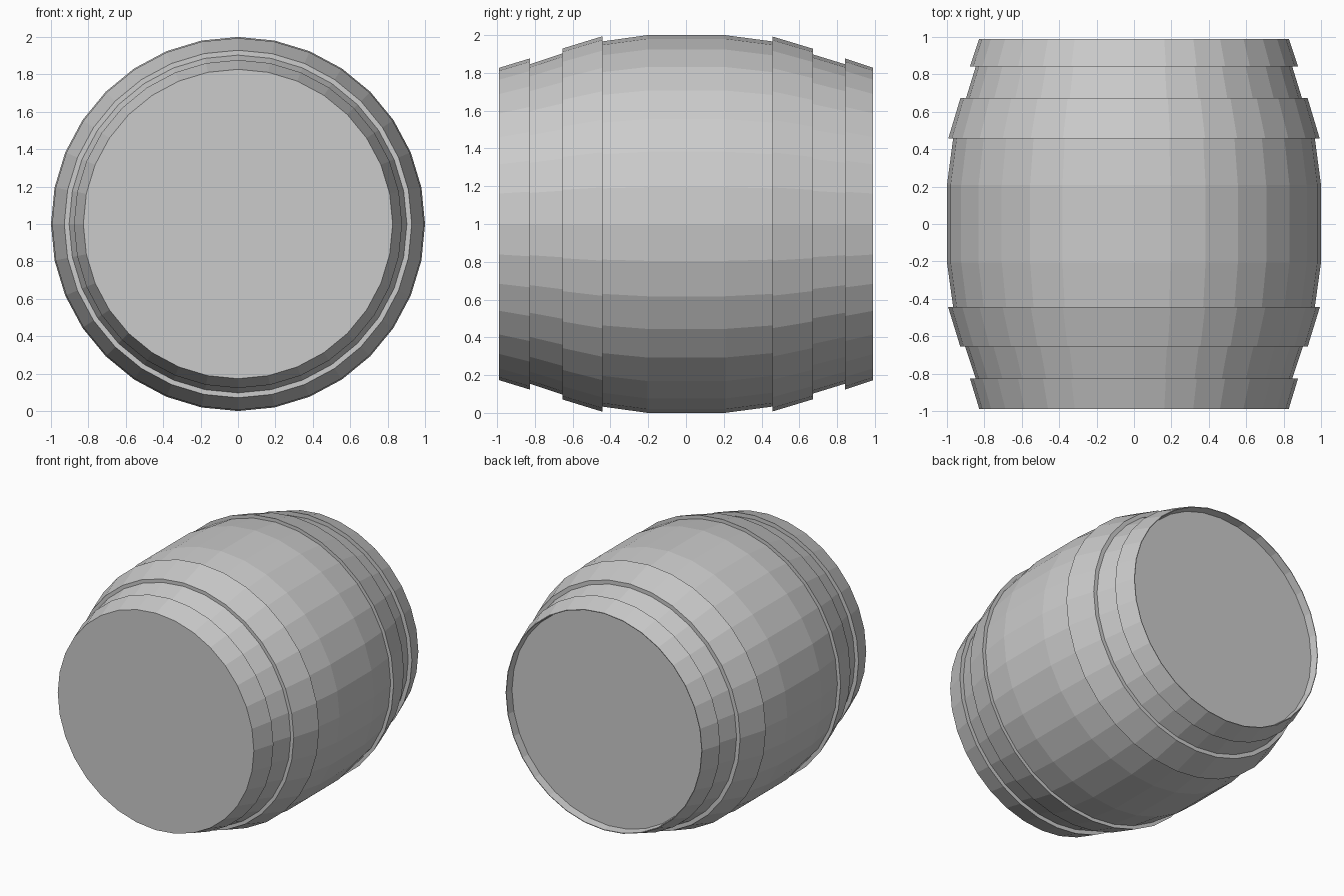
import bpy, bmesh, math

if "Cube" in bpy.data.objects:
    bpy.data.objects.remove(bpy.data.objects["Cube"])

SIDES = 32
CENTRE_Z = 1.0


def lathe(name, profile, closed=False, cap_first=False, cap_last=False):
    """Revolve (y, radius) points around the barrel's long axis."""
    bm = bmesh.new()
    rings = []
    for y, r in profile:
        ring = []
        for i in range(SIDES):
            a = 2 * math.pi * i / SIDES
            ring.append(bm.verts.new((r * math.cos(a), y, CENTRE_Z + r * math.sin(a))))
        rings.append(ring)
    pairs = list(zip(rings, rings[1:]))
    if closed:
        pairs.append((rings[-1], rings[0]))
    for a, b in pairs:
        for i in range(SIDES):
            j = (i + 1) % SIDES
            bm.faces.new((a[i], a[j], b[j], b[i]))
    if cap_first:
        bm.faces.new(rings[0])
    if cap_last:
        bm.faces.new(rings[-1])
    bmesh.ops.recalc_face_normals(bm, faces=bm.faces)
    mesh = bpy.data.meshes.new(name)
    bm.to_mesh(mesh)
    bm.free()
    obj = bpy.data.objects.new(name, mesh)
    bpy.context.collection.objects.link(obj)
    return obj


# Bulging wooden body, its back head set slightly inside the end hoop
lathe("barrel_body", [
    (-0.97, 0.80), (-0.826, 0.846), (-0.655, 0.903), (-0.443, 0.967),
    (-0.205, 1.0), (0.208, 1.0),
    (0.457, 0.967), (0.673, 0.898), (0.842, 0.846), (0.93, 0.818)],
    cap_first=True, cap_last=True)

# Wide middle hoops
lathe("front_middle_hoop", [
    (-0.655, 0.88), (-0.655, 0.929), (-0.443, 0.994), (-0.443, 0.95)], closed=True)
lathe("back_middle_hoop", [
    (0.673, 0.88), (0.673, 0.928), (0.457, 0.993), (0.457, 0.95)], closed=True)

# Front end hoop with the flush front head
lathe("front_end_hoop", [
    (-0.826, 0.83), (-0.826, 0.877), (-0.99, 0.827)], cap_first=True, cap_last=True)

# Back end hoop, thin rim standing proud of the recessed head
lathe("back_end_hoop", [
    (0.842, 0.83), (0.842, 0.877), (0.99, 0.828), (0.99, 0.823), (0.92, 0.815)], closed=True)
